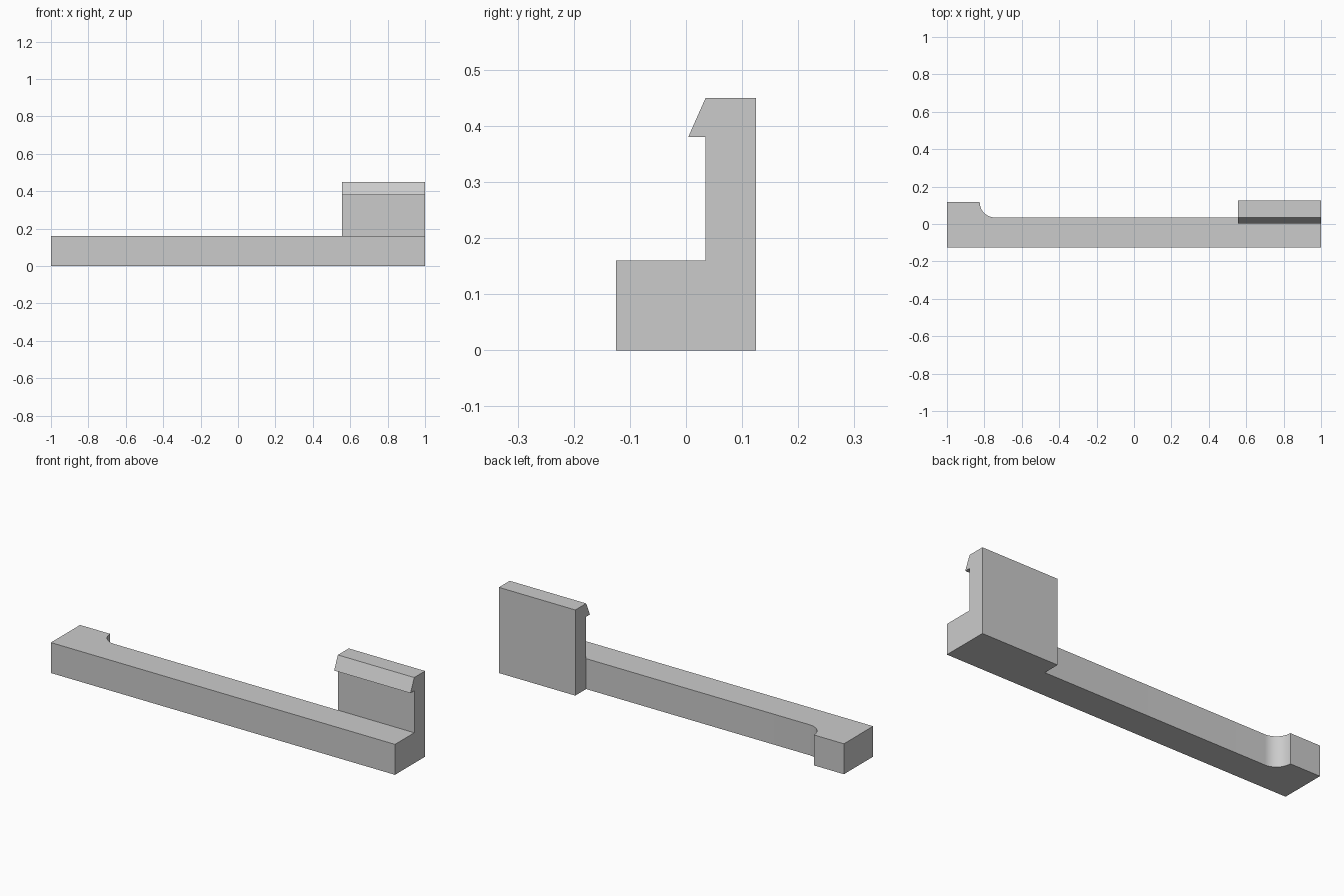
import bpy
import bmesh
from math import cos, sin, pi, radians
from mathutils import Vector

cube = bpy.data.objects.get("Cube")
if cube:
    bpy.data.objects.remove(cube, do_unlink=True)

grey = bpy.data.materials.new("light grey")
grey.use_nodes = True
colour = (0.6, 0.6, 0.6, 1)
grey.diffuse_color = colour
grey.node_tree.nodes["Principled BSDF"].inputs["Base Color"].default_value = colour


def extrude_profile(name, points, offset):
    """Extrude a closed outline of 3D points along an offset."""
    bm = bmesh.new()
    face = bm.faces.new([bm.verts.new(p) for p in points])
    result = bmesh.ops.extrude_face_region(bm, geom=[face], use_keep_orig=True)
    moved = [v for v in result["geom"] if isinstance(v, bmesh.types.BMVert)]
    bmesh.ops.translate(bm, verts=moved, vec=Vector(offset))
    bmesh.ops.recalc_face_normals(bm, faces=bm.faces)
    mesh = bpy.data.meshes.new(name)
    bm.to_mesh(mesh)
    bm.free()
    mesh.materials.append(grey)
    obj = bpy.data.objects.new(name, mesh)
    bpy.context.collection.objects.link(obj)
    bpy.ops.object.select_all(action="DESELECT")
    obj.select_set(True)
    bpy.context.view_layer.objects.active = obj
    bpy.ops.object.shade_smooth_by_angle(angle=radians(30))
    return obj


front, inner, back = -0.125, 0.035, 0.125
foot_back, foot_x, radius = 0.117, -0.825, 0.082
clip_x, bar_top, clip_top = 0.556, 0.16, 0.45

# Long bar with a foot at one end, joined by a rounded inner corner
fillet = []
for i in range(17):
    a = pi + i / 16 * pi / 2
    fillet.append((foot_x + radius + radius * cos(a), foot_back + radius * sin(a), 0))
bar = [(clip_x, inner, 0), (clip_x, front, 0), (-1, front, 0), (-1, foot_back, 0)]
extrude_profile("bar_with_foot", bar + fillet, (0, 0, bar_top))

# Upright clip with a hooked lip, continuing the end of the bar
side = [(front, 0), (back, 0), (back, clip_top), (inner, clip_top),
        (0.004, 0.38), (inner, 0.38), (inner, bar_top), (front, bar_top)]
extrude_profile("hooked_clip", [(clip_x, y, z) for y, z in side], (1 - clip_x, 0, 0))
